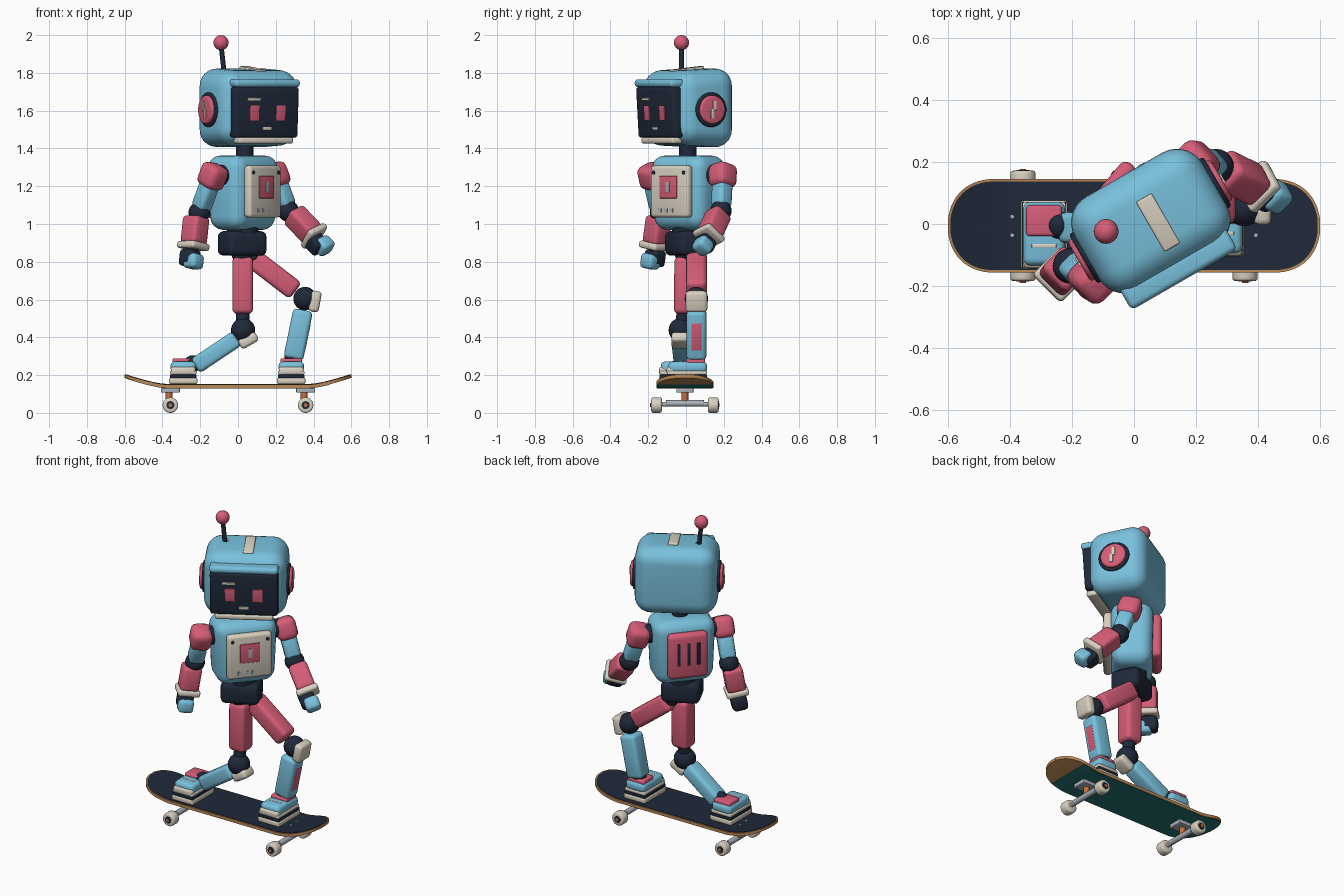
import bpy, bmesh, math
from mathutils import Matrix, Vector

if "Cube" in bpy.data.objects:
    bpy.data.objects.remove(bpy.data.objects["Cube"])

def material(name, *rgb):
    m = bpy.data.materials.new(name)
    m.diffuse_color = (*rgb, 1)
    m.use_nodes = True
    m.node_tree.nodes["Principled BSDF"].inputs["Base Color"].default_value = m.diffuse_color
    return m

BLUE = material("sky_blue", 0.19, 0.53, 0.72)
PINK = material("rose_pink", 0.67, 0.11, 0.185)
NAVY = material("dark_navy", 0.014, 0.022, 0.042)
CREAM = material("warm_cream", 0.70, 0.64, 0.54)
WOOD = material("maple_wood", 0.50, 0.25, 0.09)
TEAL = material("deep_teal", 0.018, 0.17, 0.17)
METAL = material("grey_metal", 0.42, 0.45, 0.50)
ORANGE = material("burnt_orange", 0.55, 0.16, 0.05)
ID = Matrix.Identity(4)

def finish(name, bm, mat, matrix=ID, angle=40):
    bmesh.ops.recalc_face_normals(bm, faces=bm.faces)
    me = bpy.data.meshes.new(name)
    bm.to_mesh(me)
    bm.free()
    me.materials.append(mat)
    for p in me.polygons:
        p.use_smooth = True
    me.set_sharp_from_angle(angle=math.radians(angle))
    ob = bpy.data.objects.new(name, me)
    ob.matrix_world = matrix
    bpy.context.collection.objects.link(ob)
    return ob

def box(name, loc, size, mat, bevel=0.01, frame=ID, segs=3, taper=None):
    bm = bmesh.new()
    bmesh.ops.create_cube(bm, size=1)
    for v in bm.verts:
        v.co = Vector([c * s for c, s in zip(v.co, size)])
        if taper:
            taper(v.co)
    if bevel:
        bmesh.ops.bevel(bm, geom=bm.edges[:], offset=bevel, segments=segs,
                        profile=0.5, affect='EDGES', clamp_overlap=True)
    return finish(name, bm, mat, frame @ Matrix.Translation(loc))

def along(a, b, side):
    # frame centred between a and b, z along the limb, y close to the side vector
    a, b = Vector(a), Vector(b)
    z = (b - a).normalized()
    x = Vector(side).cross(z).normalized()
    y = z.cross(x)
    rot = Matrix((x, y, z)).transposed().to_4x4()
    return Matrix.Translation((a + b) / 2) @ rot, (b - a).length

def limb(name, a, b, w, d, mat, bevel=0.02, side=(0, 1, 0)):
    frame, length = along(a, b, side)
    return box(name, (0, 0, 0), (w, d, length), mat, bevel, frame)

def rod(name, a, b, r, mat, frame=ID, sides=24, bevel=0.0):
    f, length = along(a, b, (0.31, 0.9, 0.27))
    bm = bmesh.new()
    bmesh.ops.create_cone(bm, cap_ends=True, segments=sides, radius1=r, radius2=r, depth=length)
    if bevel:
        rim = [e for e in bm.edges if abs(e.verts[0].co.z - e.verts[1].co.z) < 1e-5]
        bmesh.ops.bevel(bm, geom=rim, offset=bevel, segments=3, profile=0.5, affect='EDGES')
    return finish(name, bm, mat, frame @ f)

def ball(name, loc, r, mat):
    bm = bmesh.new()
    bmesh.ops.create_uvsphere(bm, u_segments=24, v_segments=14, radius=r)
    return finish(name, bm, mat, Matrix.Translation(loc))

def place(x, y, yaw):
    return Matrix.Translation((x, y, 0)) @ Matrix.Rotation(math.radians(yaw), 4, 'Z')

# ---- skateboard deck: three curved layers
DY = -0.006
def deck(name, hl, hw, z0, z1, mat, limit=9):
    bm = bmesh.new()
    prev = None
    for i in range(61):
        x = min(limit, -hl * math.cos(math.pi * i / 60))
        over = max(0, abs(x) - (hl - hw)) / hw
        w = hw * max(0.02, 1 - over ** 2.2) ** (1 / 2.2)
        lift = 0.054 * (max(0, abs(x) - 0.38) / 0.22) ** 1.4
        if prev and abs(x - prev[0].co.x) < 1e-5:
            continue
        ring = [bm.verts.new((x, DY + s * w, z + lift))
                for s, z in ((-1, z0), (1, z0), (1, z1), (-1, z1))]
        if prev:
            for k in range(4):
                bm.faces.new((prev[k], prev[(k + 1) % 4], ring[(k + 1) % 4], ring[k]))
        else:
            bm.faces.new(ring)
        prev = ring
    bm.faces.new(prev)
    finish(name, bm, mat)

deck("deck_wood", 0.6, 0.151, 0.132, 0.150, WOOD)
deck("deck_grip", 0.592, 0.143, 0.149, 0.153, NAVY)
deck("deck_underside", 0.594, 0.147, 0.130, 0.134, TEAL, 0.485)

# ---- trucks and wheels
for sx, end in ((-1, "rear"), (1, "front")):
    x = 0.358 * sx
    box(end + "_truck_plate", (x, DY, 0.119), (0.10, 0.09, 0.024), METAL, 0.004)
    rod(end + "_kingpin", (x - 0.008, DY, 0.06), (x - 0.008, DY, 0.11), 0.018, ORANGE)
    rod(end + "_hanger", (x, DY - 0.1, 0.05), (x, DY + 0.1, 0.05), 0.017, METAL)
    rod(end + "_axle", (x, DY - 0.165, 0.046), (x, DY + 0.165, 0.046), 0.012, METAL)
    for sy in (-1, 1):
        y = DY + sy * 0.15
        rod(end + "_wheel", (x, y - 0.028, 0.041), (x, y + 0.028, 0.041), 0.041, CREAM, bevel=0.01)
        rod(end + "_bearing", (x, y, 0.041), (x, y + sy * 0.030, 0.041), 0.021, NAVY)
        rod(end + "_axle_nut", (x, y, 0.041), (x, y + sy * 0.034, 0.041), 0.011, ORANGE, sides=6)
        for dx in (-0.035, 0.035):
            rod("deck_bolt", (x + dx, DY + sy * 0.03, 0.15), (x + dx, DY + sy * 0.03, 0.155), 0.006, METAL, sides=8)

# ---- shoes
for x, y, n in ((-0.29, -0.035, "right"), (0.282, 0.005, "left")):
    f = place(x, y, 0)
    box(n + "_sole", (0, 0, 0.170), (0.150, 0.22, 0.034), CREAM, 0.01, f)
    box(n + "_midsole", (0, 0, 0.193), (0.142, 0.212, 0.018), NAVY, 0.003, f)
    box(n + "_welt", (0, 0, 0.212), (0.140, 0.212, 0.022), CREAM, 0.008, f)
    box(n + "_shoe", (0, 0.004, 0.242), (0.135, 0.205, 0.06), BLUE, 0.022, f)
    box(n + "_toe_cap", (0, -0.085, 0.222), (0.132, 0.046, 0.045), CREAM, 0.015, f)
    box(n + "_strap", (0, 0.046, 0.272), (0.115, 0.1, 0.034), PINK, 0.01, f)
    box(n + "_lace", (0, -0.035, 0.271), (0.08, 0.012, 0.006), CREAM, 0.002, f)

# ---- right leg
ball("right_hip", (0.02, -0.005, 0.845), 0.055, NAVY)
limb("right_thigh", (0.025, -0.006, 0.825), (0.025, -0.010, 0.525), 0.11, 0.11, PINK, 0.025)
rod("right_knee_link", (0.025, -0.012, 0.54), (0.025, -0.025, 0.45), 0.036, NAVY)
ball("right_knee", (0.027, -0.028, 0.438), 0.064, NAVY)
limb("right_knee_pad", (0.1, -0.03, 0.41), (0.01, -0.03, 0.358), 0.055, 0.095, CREAM, 0.018)
limb("right_shin", (-0.005, -0.028, 0.395), (-0.225, -0.01, 0.248), 0.09, 0.1, BLUE, 0.022)
ball("right_ankle", (-0.24, -0.005, 0.26), 0.045, NAVY)

# ---- left leg
ball("left_hip", (0.075, 0.045, 0.84), 0.055, NAVY)
limb("left_thigh", (0.07, 0.055, 0.825), (0.305, 0.055, 0.645), 0.108, 0.11, PINK, 0.025)
ball("left_knee", (0.355, 0.055, 0.605), 0.062, NAVY)
limb("left_knee_pad", (0.418, 0.055, 0.645), (0.398, 0.055, 0.535), 0.055, 0.115, CREAM, 0.018)
limb("left_shin", (0.345, 0.055, 0.545), (0.292, 0.055, 0.285), 0.105, 0.105, BLUE, 0.022)
limb("left_shin_panel", (0.379, 0.055, 0.475), (0.349, 0.055, 0.33), 0.014, 0.055, PINK, 0.004)
ball("left_ankle", (0.29, 0.055, 0.29), 0.045, NAVY)

# ---- pelvis and torso
box("pelvis", (0, 0, 0.897), (0.225, 0.175, 0.13), NAVY, 0.03, place(0.022, 0.006, 25))
rod("waist", (0.025, 0.01, 0.94), (0.025, 0.01, 1.0), 0.085, NAVY)
T = place(0.025, 0.012, 50)
def narrow_waist(v):
    if v.z < 0:
        v.x *= 0.92
        v.y *= 0.92
box("torso", (0, 0, 1.165), (0.37, 0.25, 0.395), BLUE, 0.07, T, 5, narrow_waist)
box("chest_plate", (0, -0.137, 1.172), (0.262, 0.05, 0.275), CREAM, 0.018, T)
box("chest_badge", (0, -0.162, 1.195), (0.118, 0.014, 0.118), PINK, 0.004, T)
box("badge_mark", (0, -0.169, 1.195), (0.024, 0.006, 0.055), METAL, 0.001, T)
for s in (-1, 1):
    rod("chest_bolt", (s * 0.104, -0.15, 1.272), (s * 0.104, -0.165, 1.272), 0.011, NAVY, T, 10)
for k in range(3):
    box("chest_button", (-0.06 + 0.04 * k, -0.162, 1.072), (0.022, 0.006, 0.02), METAL, 0, T)
box("back_pack", (0, 0.14, 1.17), (0.235, 0.06, 0.28), PINK, 0.025, T)
for k in (-1, 0, 1):
    box("back_vent", (k * 0.058, 0.168, 1.185), (0.02, 0.009, 0.14), NAVY, 0.004, T)
rod("neck", (0.035, 0.01, 1.33), (0.035, 0.01, 1.46), 0.047, NAVY)

# ---- arms
ARM = (-0.7, 0.7, 0)
def arm(n, shoulder, elbow, f0, f1, palm, fingers):
    s, e = Vector(shoulder), Vector(elbow)
    d = (e - s).normalized()
    core = Vector((0.025, 0.012, s.z))
    rod(n + "_shoulder_joint", core.lerp(s, 0.55), s, 0.055, NAVY)
    limb(n + "_shoulder_pad", s - d * 0.06, s + d * 0.07, 0.122, 0.13, PINK, 0.036, ARM)
    limb(n + "_upper_arm", s + d * 0.04, e - d * 0.02, 0.092, 0.092, BLUE, 0.025, ARM)
    ball(n + "_elbow", elbow, 0.057, NAVY)
    limb(n + "_forearm", f0, f1, 0.11, 0.115, PINK, 0.022, ARM)
    a, b = Vector(f0), Vector(f1)
    g = (b - a).normalized()
    limb(n + "_cuff", b - g * 0.01, b + g * 0.028, 0.13, 0.13, CREAM, 0.014, ARM)
    rod(n + "_wrist", b, Vector(palm), 0.035, NAVY)
    p = Vector(palm)
    limb(n + "_palm", p - g * 0.045, p + g * 0.045, 0.09, 0.095, NAVY, 0.022, ARM)
    q = Vector(fingers)
    limb(n + "_fingers", q - g * 0.04, q + g * 0.04, 0.088, 0.088, BLUE, 0.022, ARM)

arm("right", (-0.132, -0.18, 1.258), (-0.205, -0.135, 1.06),
    (-0.22, -0.142, 1.04), (-0.236, -0.162, 0.893), (-0.255, -0.165, 0.82), (-0.235, -0.188, 0.803))
arm("left", (0.195, 0.195, 1.26), (0.265, 0.185, 1.07),
    (0.29, 0.175, 1.055), (0.397, 0.123, 0.943), (0.415, 0.10, 0.895), (0.455, 0.09, 0.885))

# ---- head
H = place(0.045, 0.025, 30)
def smaller_face(v):
    if v.y < 0:
        v.z *= 0.92
box("head", (0, -0.018, 1.615), (0.475, 0.345, 0.425), BLUE, 0.095, H, 7, smaller_face)
# face panel leans forward slightly at the top
V = H @ Matrix.Translation((0, -0.2, 1.72)) @ Matrix.Rotation(math.radians(3.5), 4, 'X') @ Matrix.Translation((0, 0.2, -1.72))
box("screen", (0, -0.193, 1.592), (0.39, 0.07, 0.27), NAVY, 0.016, V)
box("visor_hood", (0, -0.19, 1.745), (0.395, 0.092, 0.042), BLUE, 0.018, H)
box("chin_strip", (0, -0.178, 1.442), (0.335, 0.065, 0.034), CREAM, 0.012, H)
for s in (-1, 1):
    box("eye", (s * 0.08, -0.229, 1.59), (0.056, 0.008, 0.08), PINK, 0.001, V)
    rod("ear_ring", (s * 0.2, -0.015, 1.605), (s * 0.25, -0.015, 1.605), 0.092, NAVY, H, 32, 0.008)
    rod("ear_cap", (s * 0.22, -0.015, 1.605), (s * 0.266, -0.015, 1.605), 0.076, PINK, H, 32, 0.012)
    for dy, dz in ((0.007, 0.022), (-0.007, -0.022)):
        box("ear_mark", (s * 0.268, dy - 0.015, 1.605 + dz), (0.008, 0.019, 0.05), CREAM, 0.001, H)
box("brow_mark", (-0.085, -0.229, 1.663), (0.075, 0.008, 0.014), CREAM, 0.001, V)
box("mouth_mark", (0, -0.229, 1.508), (0.055, 0.008, 0.016), CREAM, 0.001, V)
box("crown_plate", (0.018, -0.032, 1.817), (0.058, 0.185, 0.026), CREAM, 0.006,
    H @ Matrix.Translation((0, 0, 1.8)) @ Matrix.Rotation(math.radians(6), 4, 'X') @ Matrix.Translation((0, 0, -1.8)))
rod("antenna_collar", (-0.071, -0.024, 1.78), (-0.073, -0.024, 1.82), 0.022, NAVY)
rod("antenna_stick", (-0.07, -0.024, 1.77), (-0.09, -0.024, 1.95), 0.013, NAVY)
ball("antenna_ball", (-0.09, -0.024, 1.96), 0.04, PINK)
